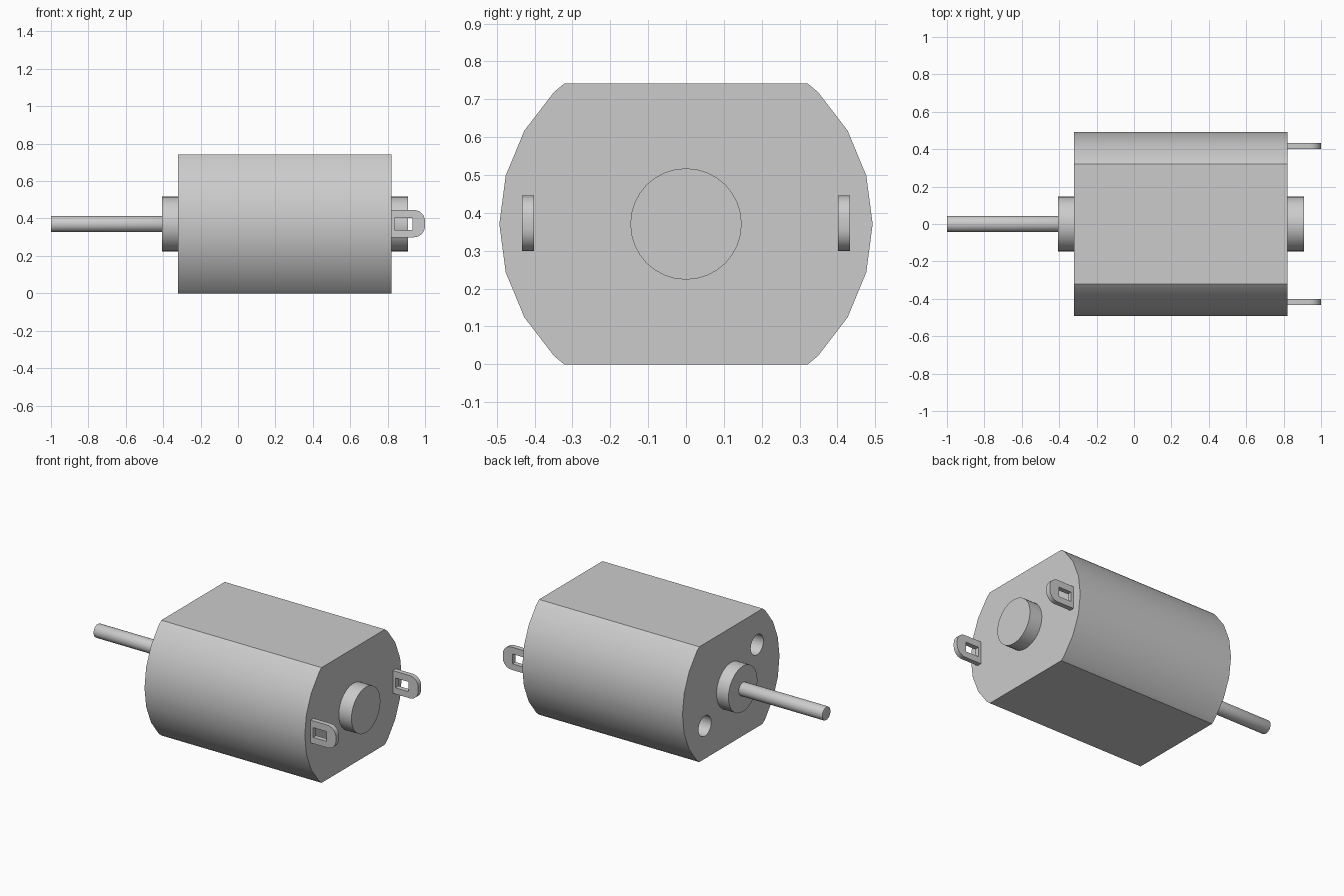
import bpy
import bmesh
from math import cos, sin, pi, radians
from mathutils import Vector

if "Cube" in bpy.data.objects:
    bpy.data.objects.remove(bpy.data.objects["Cube"])

metal = bpy.data.materials.new("grey metal")
metal.use_nodes = True
GREY = (0.6, 0.6, 0.6, 1)
metal.diffuse_color = GREY
metal.node_tree.nodes["Principled BSDF"].inputs["Base Color"].default_value = GREY

AXIS_Z = 0.3705


def prism(name, outline, axis, start, end):
    """Extrude a closed outline along x (points are y, z) or y (points are x, z)."""
    bm = bmesh.new()
    place = (lambda u, v: (start, u, v)) if axis == "x" else (lambda u, v: (u, start, v))
    face = bm.faces.new([bm.verts.new(place(u, v)) for u, v in outline])
    side = bmesh.ops.extrude_face_region(bm, geom=[face])["geom"]
    step = end - start
    move = Vector((step, 0, 0)) if axis == "x" else Vector((0, step, 0))
    bmesh.ops.translate(bm, vec=move, verts=[g for g in side if isinstance(g, bmesh.types.BMVert)])
    bmesh.ops.recalc_face_normals(bm, faces=bm.faces)
    mesh = bpy.data.meshes.new(name)
    bm.to_mesh(mesh)
    bm.free()
    mesh.materials.append(metal)
    obj = bpy.data.objects.new(name, mesh)
    bpy.context.collection.objects.link(obj)
    return obj


def select(obj):
    bpy.ops.object.select_all(action="DESELECT")
    obj.select_set(True)
    bpy.context.view_layer.objects.active = obj


def cut(obj, cutter):
    mod = obj.modifiers.new("cut", "BOOLEAN")
    mod.operation = "DIFFERENCE"
    mod.solver = "EXACT"
    mod.object = cutter
    select(obj)
    bpy.ops.object.modifier_apply(modifier=mod.name)
    bpy.data.objects.remove(cutter)


def smooth(obj):
    select(obj)
    bpy.ops.object.shade_smooth_by_angle(angle=radians(30))


def circle(y, z, radius, sides):
    return [(y + radius * cos(2 * pi * i / sides), z + radius * sin(2 * pi * i / sides))
            for i in range(sides)]


# Motor can: round side walls with flat top and bottom
R, FLAT = 0.493, 0.322
right_arc = [(R * cos(radians(a)), R * sin(radians(a))) for a in range(-45, 46, 15)]
half = [(FLAT, -AXIS_Z)] + right_arc + [(FLAT, AXIS_Z)]
outline = half + [(-y, -z) for y, z in half]
can = prism("motor_can", [(y, z + AXIS_Z) for y, z in outline], "x", -0.32, 0.82)

# Two diagonal mounting holes in the shaft end
for s in (1, -1):
    cut(can, prism("hole_cutter", circle(s * 0.265, AXIS_Z - s * 0.16, 0.065, 24), "x", -0.4, -0.2))
smooth(can)

# Bearing bosses at both ends
smooth(prism("shaft_boss", circle(0, AXIS_Z, 0.147, 32), "x", -0.405, -0.32))
smooth(prism("rear_boss", circle(0, AXIS_Z, 0.147, 32), "x", 0.82, 0.91))

# Drive shaft with a slightly eased tip
shaft = prism("drive_shaft", circle(0, AXIS_Z, 0.043, 24), "x", -1, -0.4)
ease = shaft.modifiers.new("ease", "BEVEL")
ease.width = 0.005
ease.segments = 2
ease.limit_method = "ANGLE"
select(shaft)
bpy.ops.object.modifier_apply(modifier=ease.name)
smooth(shaft)

# Terminal tabs with rounded ends and rectangular windows
H, C = 0.073, 0.06
corner = [(1 - C + C * cos(radians(a)), H - C + C * sin(radians(a))) for a in range(0, 91, 15)]
tab = [(0.81, -H)] + [(x, -z) for x, z in reversed(corner)] + corner + [(0.81, H)]
window = [(0.838, -0.033), (0.932, -0.033), (0.932, 0.03), (0.838, 0.03)]
for side, s in (("left", -1), ("right", 1)):
    raised = [[(x, z + AXIS_Z + 0.002) for x, z in pts] for pts in (tab, window)]
    terminal = prism("terminal_front" if s < 0 else "terminal_back", raised[0], "y", s * 0.402, s * 0.433)
    cut(terminal, prism("window_cutter", raised[1], "y", s * 0.35, s * 0.48))
    smooth(terminal)
